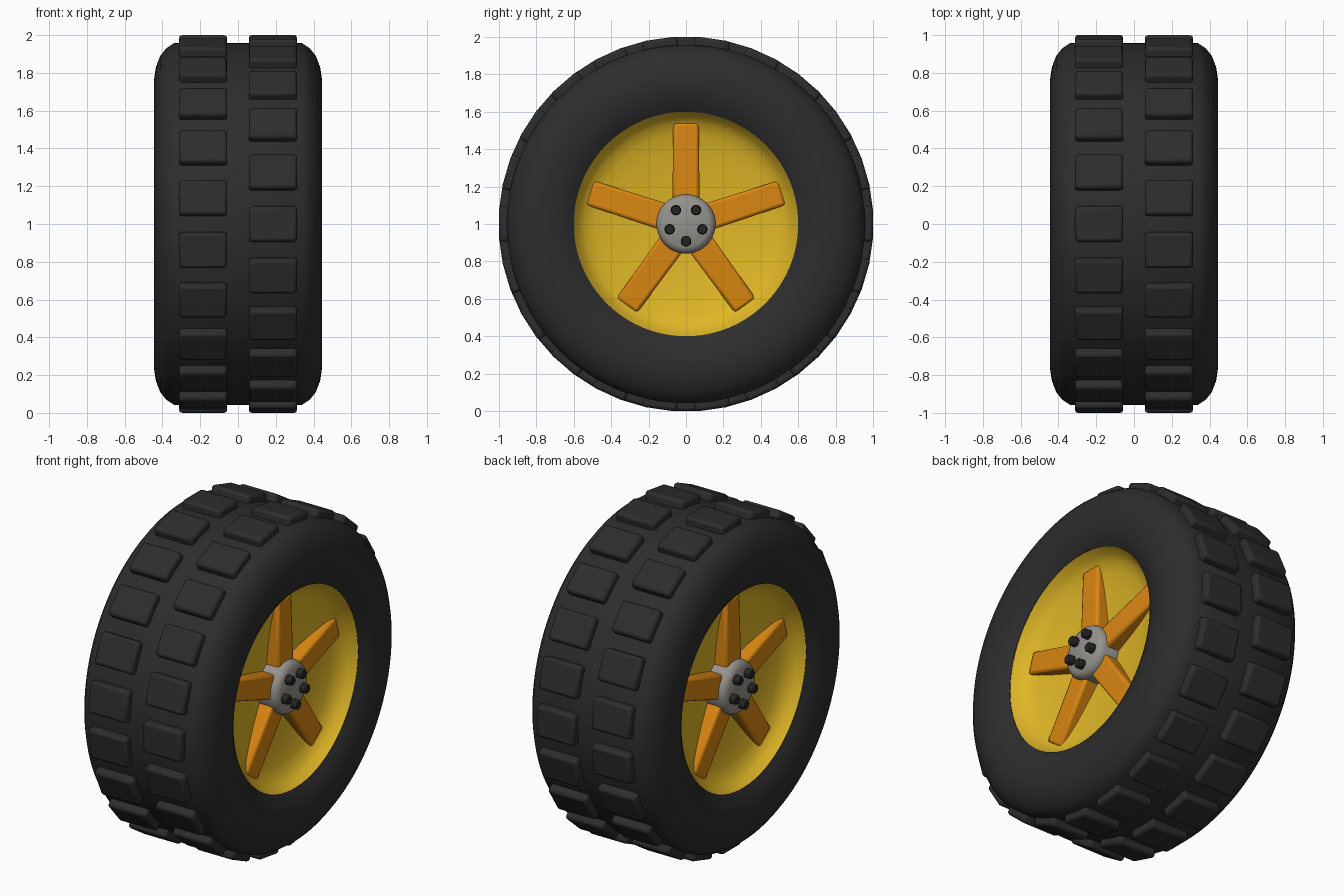
import bpy, bmesh, math
from mathutils import Matrix, Vector

if "Cube" in bpy.data.objects:
    bpy.data.objects.remove(bpy.data.objects["Cube"])

CENTRE = Vector((0, 0, 1))


def material(name, rgb):
    m = bpy.data.materials.new(name)
    m.diffuse_color = (*rgb, 1)
    m.use_nodes = True
    m.node_tree.nodes["Principled BSDF"].inputs["Base Color"].default_value = m.diffuse_color
    return m


RUBBER = material("black_rubber", (0.026, 0.026, 0.026))
YELLOW = material("yellow_rim", (0.74, 0.47, 0.02))
ORANGE = material("orange_spokes", (0.70, 0.24, 0.006))
GREY = material("grey_metal", (0.30, 0.29, 0.26))
DARK = material("dark_bolts", (0.018, 0.018, 0.018))


def finish(bm, name, mat, angle=35, bevel=0, segments=2):
    bmesh.ops.recalc_face_normals(bm, faces=bm.faces)
    me = bpy.data.meshes.new(name)
    bm.to_mesh(me)
    bm.free()
    me.materials.append(mat)
    ob = bpy.data.objects.new(name, me)
    ob.location = CENTRE
    bpy.context.collection.objects.link(ob)
    bpy.ops.object.select_all(action='DESELECT')
    ob.select_set(True)
    bpy.context.view_layer.objects.active = ob
    if bevel:
        mod = ob.modifiers.new("bevel", 'BEVEL')
        mod.width = bevel
        mod.segments = segments
    bpy.ops.object.shade_smooth_by_angle(angle=math.radians(angle))
    return ob


def lathe(profile, closed=False, steps=96):
    """Spin a list of (x, radius) points round the x axis."""
    bm = bmesh.new()
    vs = [bm.verts.new((x, 0, r)) for x, r in profile]
    es = [bm.edges.new(p) for p in zip(vs, vs[1:])]
    if closed:
        es.append(bm.edges.new((vs[-1], vs[0])))
    bmesh.ops.spin(bm, geom=vs + es, cent=(0, 0, 0), axis=(1, 0, 0),
                   angle=2 * math.pi, steps=steps, use_duplicate=False)
    bmesh.ops.remove_doubles(bm, verts=bm.verts, dist=1e-5)
    return bm


def both_sides(half):
    """Mirror a profile across x = 0."""
    return [(-x, r) for x, r in reversed(half)] + half


def turn(angle):
    return Matrix.Rotation(angle, 4, 'X')


# Tyre carcass
tyre_half = [(0.34, 0.957), (0.38, 0.93), (0.412, 0.89), (0.435, 0.83), (0.444, 0.77),
             (0.435, 0.70), (0.415, 0.64), (0.39, 0.60), (0.30, 0.62)]
finish(lathe(both_sides(tyre_half), closed=True), "tyre", RUBBER, 50)

# Tread blocks: two rows staggered by half a pitch
N = 22
for side, shift in ((1, 0.5), (-1, 0)):
    bm = bmesh.new()
    for i in range(N):
        m = (turn(2 * math.pi * (i + shift) / N)
             @ Matrix.Translation((side * 0.185, 0, 0.958))
             @ Matrix.Diagonal((0.256, 0.188, 0.084, 1)))
        bmesh.ops.create_cube(bm, size=1, matrix=m)
    finish(bm, "tread_row_right" if side > 0 else "tread_row_left",
           RUBBER, 30, bevel=0.017)

# Dished rim, one solid with a bowl on each side
rim_half = [(0.388, 0.601), (0.345, 0.575), (0.31, 0.54), (0.288, 0.48), (0.27, 0.39),
            (0.255, 0.28), (0.243, 0.16), (0.24, 0.0)]
rim = [(-x, r) for x, r in reversed(rim_half)] + rim_half
finish(lathe(rim), "rim", YELLOW, 50)

for side, label in ((1, "right"), (-1, "left")):
    # Spokes, slightly tapering and sunk into the bowl
    bm = bmesh.new()
    for i in range(5):
        geo = bmesh.ops.create_cube(bm, size=1)["verts"]
        for v in geo:
            tip = v.co.z > 0
            v.co = Vector((side * ((0.318 if tip else 0.33) if v.co.x > 0 else 0.2),
                           math.copysign(0.068 if tip else 0.073, v.co.y),
                           0.54 if tip else 0.08))
        bmesh.ops.transform(bm, verts=geo, matrix=turn(2 * math.pi * i / 5))
    finish(bm, "spokes_" + label, ORANGE, 30, bevel=0.017)

    # Hub cap
    hub = [(0.2, 0.0), (0.2, 0.158), (0.335, 0.158), (0.358, 0.148), (0.372, 0.125), (0.372, 0.0)]
    finish(lathe([(side * x, r) for x, r in hub], steps=40), "hub_" + label, GREY, 40)

    # Wheel bolts, one pointing straight down
    bm = bmesh.new()
    for i in range(5):
        m = (turn(math.pi + 2 * math.pi * i / 5)
             @ Matrix.Translation((side * 0.385, 0, 0.092))
             @ Matrix.Rotation(math.pi / 2, 4, 'Y'))
        bmesh.ops.create_cone(bm, cap_ends=True, segments=8, radius1=0.03,
                              radius2=0.03, depth=0.05, matrix=m)
    finish(bm, "bolts_" + label, DARK, 30, bevel=0.006, segments=1)
